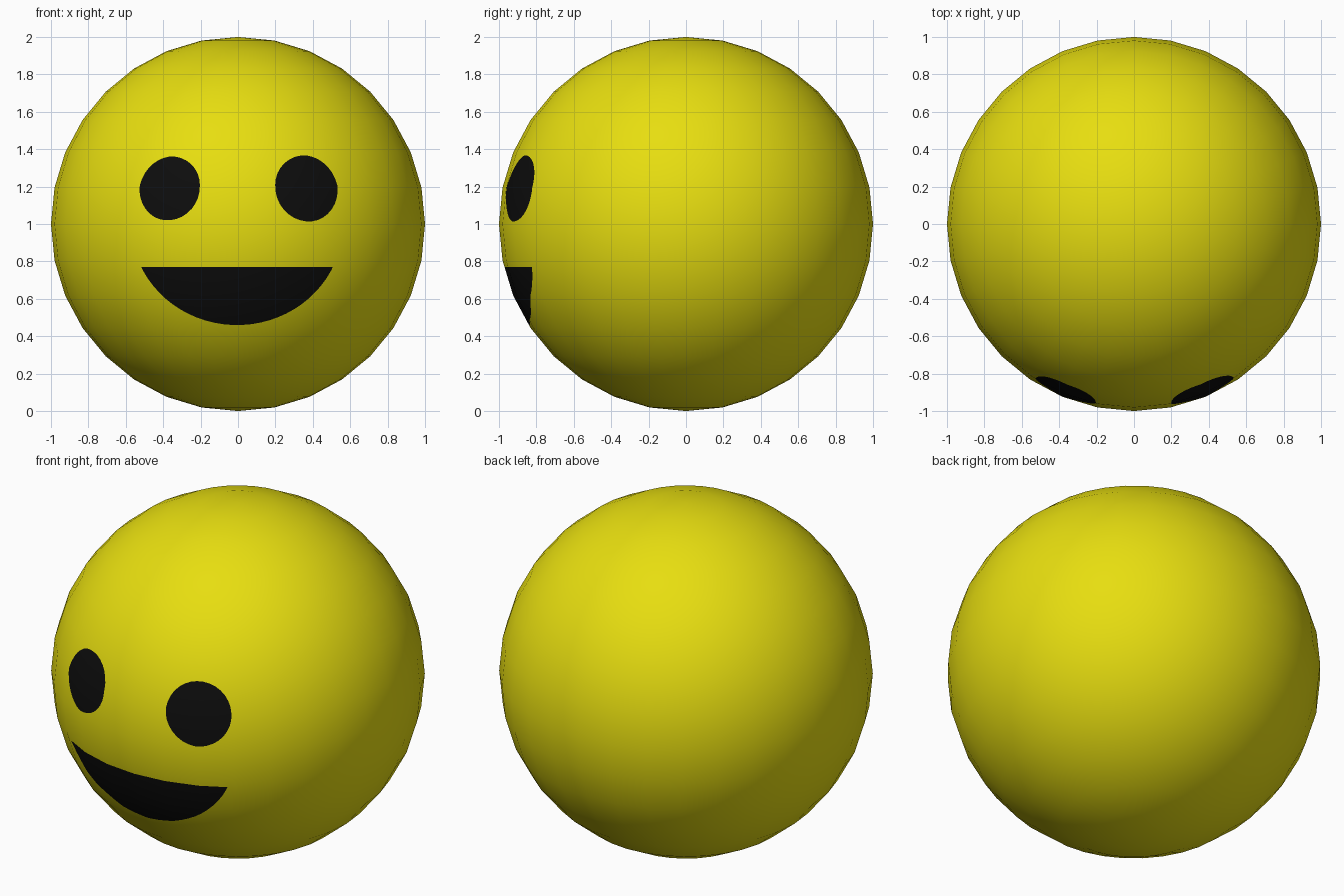
import bpy, bmesh, math
from mathutils import Vector

if "Cube" in bpy.data.objects:
    bpy.data.objects.remove(bpy.data.objects["Cube"])


def material(name, rgb):
    m = bpy.data.materials.new(name)
    m.diffuse_color = (*rgb, 1)
    m.use_nodes = True
    m.node_tree.nodes["Principled BSDF"].inputs["Base Color"].default_value = m.diffuse_color
    return m


CENTRE = Vector((0, 0, 1))
PENDING = 2  # temporary face mark while a feature is being cut

# Smooth ball, centred on the origin while the face is cut
bm = bmesh.new()
bmesh.ops.create_uvsphere(bm, u_segments=32, v_segments=16, radius=1)


def cut_feature(planes):
    """Slice a convex outline, given as (point, outward normal), into the front."""
    for f in bm.faces:
        c = f.calc_center_median()
        if c.y < -0.3 and f.material_index == 0:
            f.material_index = PENDING
    for co, no in planes:
        faces = [f for f in bm.faces if f.material_index == PENDING]
        edges = {e for f in faces for e in f.edges}
        verts = {v for f in faces for v in f.verts}
        bmesh.ops.bisect_plane(bm, geom=[*verts, *edges, *faces], dist=1e-5,
                               plane_co=co, plane_no=no)
        for f in bm.faces:
            if f.material_index == PENDING:
                if (f.calc_center_median() - co).dot(no) > 0:
                    f.material_index = 0
    for f in bm.faces:
        if f.material_index == PENDING:
            f.material_index = 1


def eye_planes(x, z, radius, sides=32):
    """Cone of planes from the ball centre around the eye direction."""
    d = Vector((x, -math.sqrt(1 - x * x - z * z), z))
    u = d.cross(Vector((0, 0, 1))).normalized()
    v = d.cross(u)
    planes = []
    for i in range(sides):
        a = math.tau * i / sides
        r = u * math.cos(a) + v * math.sin(a)
        edge = d * math.sqrt(1 - radius ** 2) + r * radius
        tangent = v * math.cos(a) - u * math.sin(a)
        n = edge.cross(tangent).normalized()
        if n.dot(r) < 0:
            n = -n
        planes.append((Vector((0, 0, 0)), n))
    return planes


def mouth_planes(rx=0.566, rz=0.54, top=-0.23, steps=28):
    """Lower slice of an ellipse, pushed straight back along y."""
    planes = [(Vector((0, 0, top)), Vector((0, 0, 1)))]
    for i in range(steps + 1):
        a = math.pi + math.radians(20) + math.radians(140) * i / steps
        co = Vector((rx * math.cos(a) - 0.005, 0, rz * math.sin(a)))
        no = Vector((math.cos(a) / rx, 0, math.sin(a) / rz)).normalized()
        planes.append((co, no))
    return planes


# Eyes and mouth
cut_feature(eye_planes(-0.372, 0.194, 0.174))
cut_feature(eye_planes(0.373, 0.194, 0.180))
cut_feature(mouth_planes())

for f in bm.faces:
    f.smooth = True
bmesh.ops.translate(bm, verts=bm.verts, vec=CENTRE)

mesh = bpy.data.meshes.new("smiling_ball")
bm.to_mesh(mesh)
bm.free()
mesh.materials.append(material("yellow", (0.80, 0.73, 0.005)))
mesh.materials.append(material("black", (0.004, 0.004, 0.004)))

# Radial normals keep the ball evenly smooth across the cuts
mesh.normals_split_custom_set_from_vertices(
    [(v.co - CENTRE).normalized() for v in mesh.vertices])

ball = bpy.data.objects.new("smiling_ball", mesh)
bpy.context.collection.objects.link(ball)
